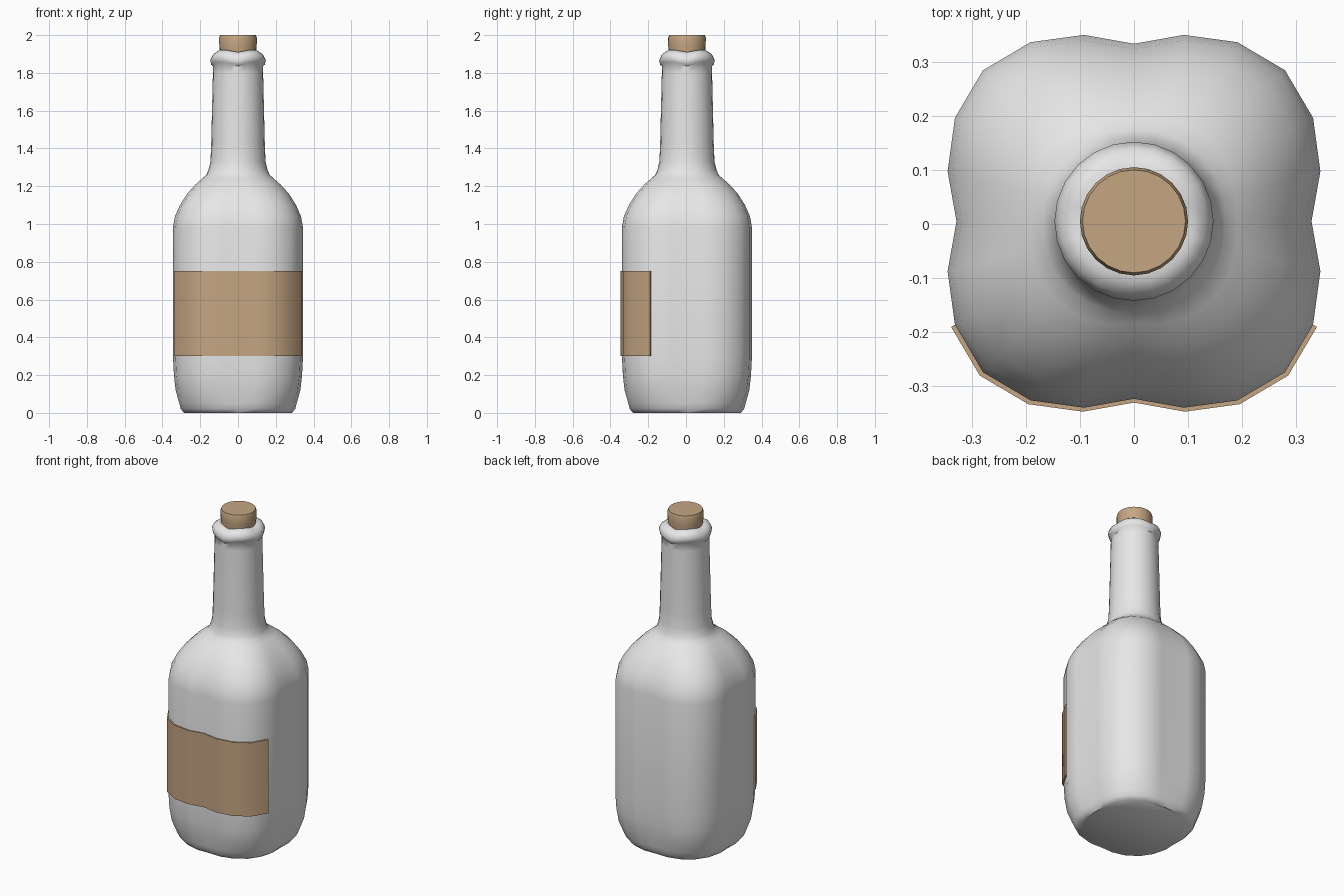
import bpy, bmesh, math

if "Cube" in bpy.data.objects:
    bpy.data.objects.remove(bpy.data.objects["Cube"])

CY = 0.005          # bottle axis sits slightly behind the origin
SEG = 24
SQUARE = [1.0, 1.087, 1.165, 1.203]   # radius factor from flat middle to corner


def material(name, rgb):
    m = bpy.data.materials.new(name)
    m.diffuse_color = (*rgb, 1)
    m.use_nodes = True
    m.node_tree.nodes["Principled BSDF"].inputs["Base Color"].default_value = m.diffuse_color
    return m


glass = material("pale grey glass", (0.8, 0.8, 0.8))
tan = material("tan cork and paper", (0.56, 0.38, 0.225))


def factor(i):
    k = i % 6
    return SQUARE[min(k, 6 - k)]


def point(i, z, r, sq=0.0, dip=0.0):
    a = 2 * math.pi * i / SEG
    rad = r * (1 + sq * (factor(i) - 1))
    return (rad * math.cos(a), CY + rad * math.sin(a),
            z - dip * max(0, math.cos(4 * a)))


def finish(bm, name, mat, angle):
    bmesh.ops.recalc_face_normals(bm, faces=bm.faces)
    me = bpy.data.meshes.new(name)
    bm.to_mesh(me)
    bm.free()
    me.materials.append(mat)
    ob = bpy.data.objects.new(name, me)
    bpy.context.collection.objects.link(ob)
    bpy.ops.object.select_all(action='DESELECT')
    ob.select_set(True)
    bpy.context.view_layer.objects.active = ob
    bpy.ops.object.shade_smooth_by_angle(angle=math.radians(angle))
    return ob


def loft(name, rows, mat, angle=50):
    bm = bmesh.new()
    rings = [[bm.verts.new(point(i, *row)) for i in range(SEG)] for row in rows]
    for a, b in zip(rings, rings[1:]):
        for i in range(SEG):
            j = (i + 1) % SEG
            bm.faces.new((a[i], a[j], b[j], b[i]))
    bm.faces.new(rings[0])
    bm.faces.new(rings[-1])
    return finish(bm, name, mat, angle)


# Bottle: height, radius, squareness, dip at the flat sides
loft("bottle", [
    (0.0, 0.283, 0.5), (0.02, 0.299, 0.55), (0.05, 0.303, 0.7),
    (0.12, 0.317, 0.9), (0.20, 0.323, 1), (0.30, 0.328, 1),
    (0.98, 0.328, 1), (1.04, 0.318, 1), (1.10, 0.294, 0.95),
    (1.16, 0.26, 0.85), (1.21, 0.22, 0.65), (1.24, 0.19, 0.4),
    (1.26, 0.168, 0.2), (1.285, 0.157, 0), (1.33, 0.146, 0), (1.42, 0.142, 0),
    (1.80, 0.133, 0), (1.847, 0.132, 0, 0.012), (1.858, 0.142, 0, 0.015),
    (1.882, 0.147, 0, 0.015), (1.905, 0.135, 0, 0.012),
    (1.92, 0.112, 0, 0.010), (1.918, 0.09, 0, 0.008)], glass)

# Cork
loft("cork", [(1.88, 0.094), (1.94, 0.099), (1.985, 0.1), (2.0, 0.095)], tan)

# Paper label: thin plate hugging the front third of the bottle
bm = bmesh.new()
cols = []
for i in range(14, 23):
    cols.append([bm.verts.new(point(i, z, r, 1)) for z, r in
                 ((0.3, 0.325), (0.3, 0.335), (0.75, 0.335), (0.75, 0.325))])
for a, b in zip(cols, cols[1:]):
    for k in range(4):
        n = (k + 1) % 4
        bm.faces.new((a[k], b[k], b[n], a[n]))
bm.faces.new(cols[0])
bm.faces.new(cols[-1])
finish(bm, "label", tan, 50)
